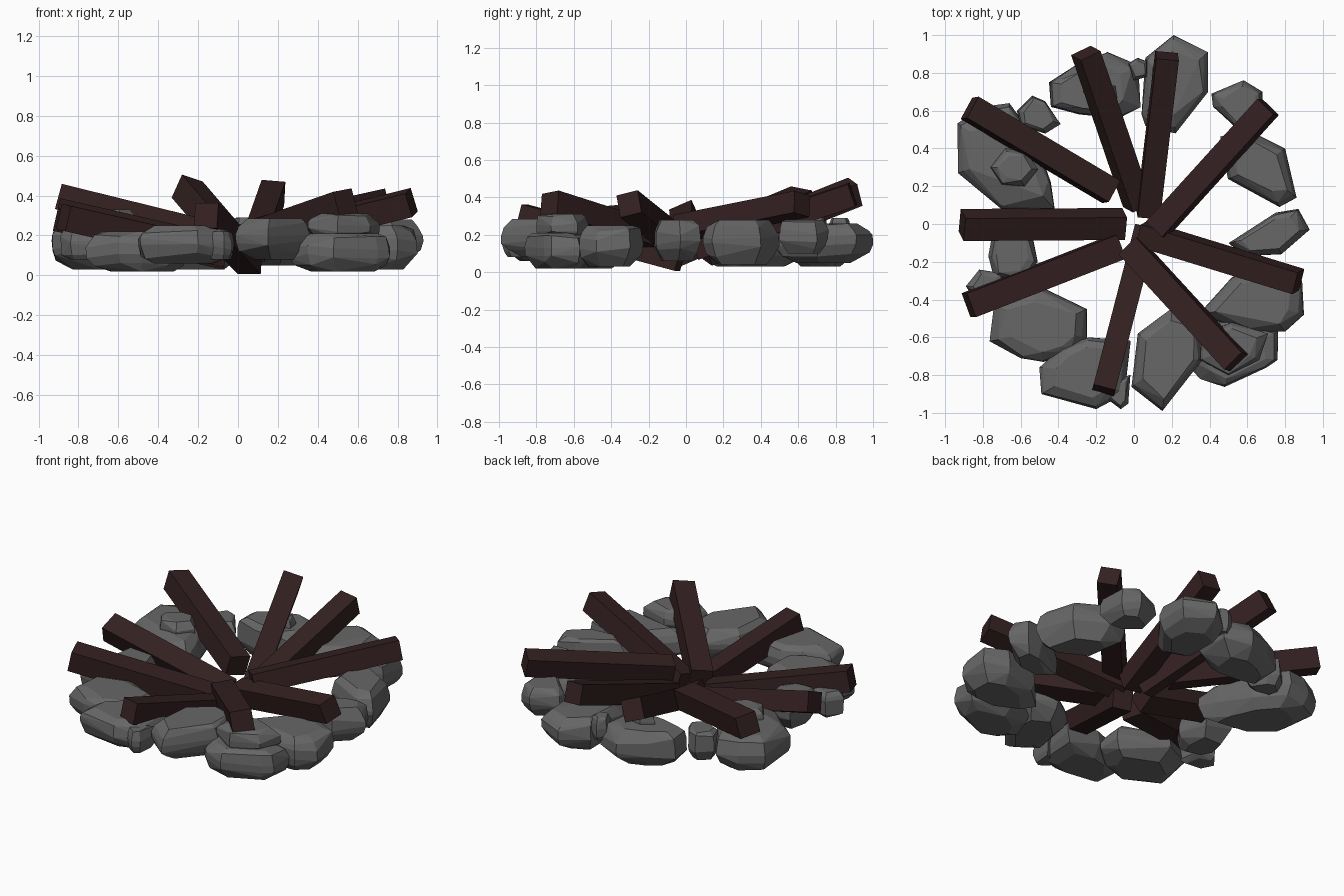
import bpy, bmesh, math, random
from mathutils import Vector, Matrix

if "Cube" in bpy.data.objects:
    bpy.data.objects.remove(bpy.data.objects["Cube"])

random.seed(4)


def material(name, rgb):
    m = bpy.data.materials.new(name)
    m.diffuse_color = (*rgb, 1)
    m.use_nodes = True
    m.node_tree.nodes["Principled BSDF"].inputs["Base Color"].default_value = m.diffuse_color
    return m


STONE = material("grey stone", (0.135, 0.135, 0.135))
WOOD = material("dark charred wood", (0.034, 0.0145, 0.015))


def finish(name, bm, mat):
    bmesh.ops.recalc_face_normals(bm, faces=bm.faces)
    me = bpy.data.meshes.new(name)
    bm.to_mesh(me)
    bm.free()
    me.materials.append(mat)
    ob = bpy.data.objects.new(name, me)
    bpy.context.collection.objects.link(ob)
    return ob


# Square timber from inner end to outer end (centre line), with a slight roll
def log(name, inner, outer, width=0.135, height=0.125, roll=0):
    a, b = Vector(inner), Vector(outer)
    d = (b - a).normalized()
    side = d.cross(Vector((0, 0, 1))).normalized()
    up = side.cross(d)
    rot = Matrix((d, side, up)).transposed().to_4x4()
    mat = (Matrix.Translation((a + b) / 2) @ rot
           @ Matrix.Rotation(math.radians(roll), 4, 'X')
           @ Matrix.Diagonal(((b - a).length, width, height, 1)))
    bm = bmesh.new()
    bmesh.ops.create_cube(bm, size=1, matrix=mat)
    finish(name, bm, WOOD)


# Chipped boulder: hull of a plan outline swelling at mid height
def stone(name, z0, z1, outline):
    pts = [Vector(p) for p in outline]
    c = sum(pts, Vector((0, 0))) / len(pts)
    bm = bmesh.new()
    h = z1 - z0
    for t, s, j in ((0, .62, .10), (.22, .90, .06), (.42, 1, 0),
                    (.64, 1, .02), (.86, .90, .06), (1, .68, .10)):
        for p in pts:
            q = c + (p - c) * (s + random.uniform(-j, j))
            dz = 0 if t in (0, 1) else random.uniform(-.09, .09)
            bm.verts.new((q.x, q.y, z0 + h * (t + dz)))
    bmesh.ops.convex_hull(bm, input=bm.verts)
    loose = [v for v in bm.verts if not v.link_faces]
    bmesh.ops.delete(bm, geom=loose, context='VERTS')
    bmesh.ops.dissolve_limit(bm, angle_limit=math.radians(8),
                             verts=bm.verts, edges=bm.edges)
    finish(name, bm, STONE)


# Logs leaning from the middle out over the ring
log("log_west_upper", (-.12, .17, .20), (-.87, .615, .385), .13, .13, -10)
log("log_west", (-.055, 0, .11), (-.91, -.005, .305), .13, .125, 24)
log("log_west_lower", (-.08, -.12, .11), (-.875, -.43, .29), .135, .13, 5)
log("log_south", (.06, -.03, .07), (-.16, -.88, .30), .12, .13)
log("log_south_east", (-.02, -.12, .17), (.54, -.73, .365), .13, .13, -8)
log("log_east", (.04, -.05, .16), (.87, -.305, .365), .12, .125, -14)
log("log_north_east", (.12, -.03, .235), (.71, .62, .365), .12, .12, 12)
log("log_north", (.075, .05, .13), (.175, .89, .415), .12, .125, -5)
log("log_north_west", (.02, .10, .11), (-.255, .905, .43), .12, .13, -18)

# Ring of boulders, anticlockwise from the north
stone("stone_north", .05, .26, [(.21, 1), (.39, .91), (.39, .70), (.22, .48),
                                (.06, .52), (.04, .58), (.06, .88)])
stone("stone_north_west", .03, .26, [(-.45, .75), (-.31, .84), (-.14, .91), (.02, .84),
                                     (.03, .62), (-.08, .56), (-.29, .58), (-.44, .62)])
stone("pebble_north", .14, .29, [(-.03, .85), (.02, .88), (.07, .86), (.07, .78), (0, .76)])
stone("pebble_north_top", .2, .32, [(-.27, .70), (-.2, .75), (-.1, .73), (-.09, .66), (-.2, .62)])
stone("small_stone_north_west", .08, .26, [(-.62, .60), (-.54, .68), (-.47, .65),
                                           (-.39, .53), (-.47, .48), (-.60, .52)])
stone("stone_west", .03, .27, [(-.93, .53), (-.80, .62), (-.66, .64), (-.52, .45),
                               (-.44, .22), (-.42, .08), (-.70, .08), (-.93, .27)])
stone("stone_west_top", .18, .33, [(-.76, .30), (-.68, .40), (-.57, .38),
                                   (-.51, .29), (-.58, .20), (-.70, .21)])
stone("small_stone_west", .06, .25, [(-.77, -.17), (-.74, .0), (-.55, .0),
                                     (-.51, -.20), (-.58, -.30), (-.74, -.29)])
stone("pebble_west", .08, .24, [(-.89, -.33), (-.82, -.24), (-.70, -.26), (-.68, -.42), (-.84, -.40)])
stone("stone_south_west", .02, .22, [(-.74, -.42), (-.54, -.31), (-.25, -.45), (-.25, -.60),
                                     (-.33, -.68), (-.48, -.73), (-.60, -.71), (-.76, -.62)])
stone("stone_south", .06, .25, [(-.50, -.76), (-.49, -.90), (-.20, -.98), (-.05, -.90),
                                (-.02, -.62), (-.24, -.60), (-.38, -.65)])
stone("pebble_south", .08, .22, [(-.15, -.92), (-.07, -.98), (-.03, -.95), (-.02, -.80), (-.13, -.84)])
stone("stone_south_middle", .08, .285, [(-.01, -.86), (.15, -.99), (.22, -.88), (.36, -.72),
                                        (.36, -.50), (.20, -.45), (.02, -.58)])
stone("stone_south_east", .02, .21, [(.26, -.72), (.35, -.82), (.48, -.86), (.70, -.76),
                                     (.76, -.72), (.76, -.57), (.50, -.50), (.31, -.58)])
stone("stone_south_east_top", .17, .31, [(.35, -.72), (.50, -.80), (.66, -.72),
                                         (.71, -.58), (.52, -.52), (.36, -.58)])
stone("stone_east_lower", .03, .25, [(.34, -.48), (.60, -.57), (.80, -.57), (.90, -.48),
                                     (.89, -.30), (.75, -.23), (.52, -.28)])
stone("stone_east", .06, .28, [(.93, -.03), (.87, .08), (.75, .06), (.50, -.10),
                               (.58, -.17), (.78, -.16)])
stone("stone_east_upper", .04, .28, [(.46, .46), (.60, .50), (.80, .40), (.86, .14),
                                     (.77, .09), (.50, .24)])
stone("small_stone_north_east", .1, .28, [(.41, .69), (.58, .76), (.68, .70), (.68, .50),
                                          (.55, .50), (.42, .62)])
